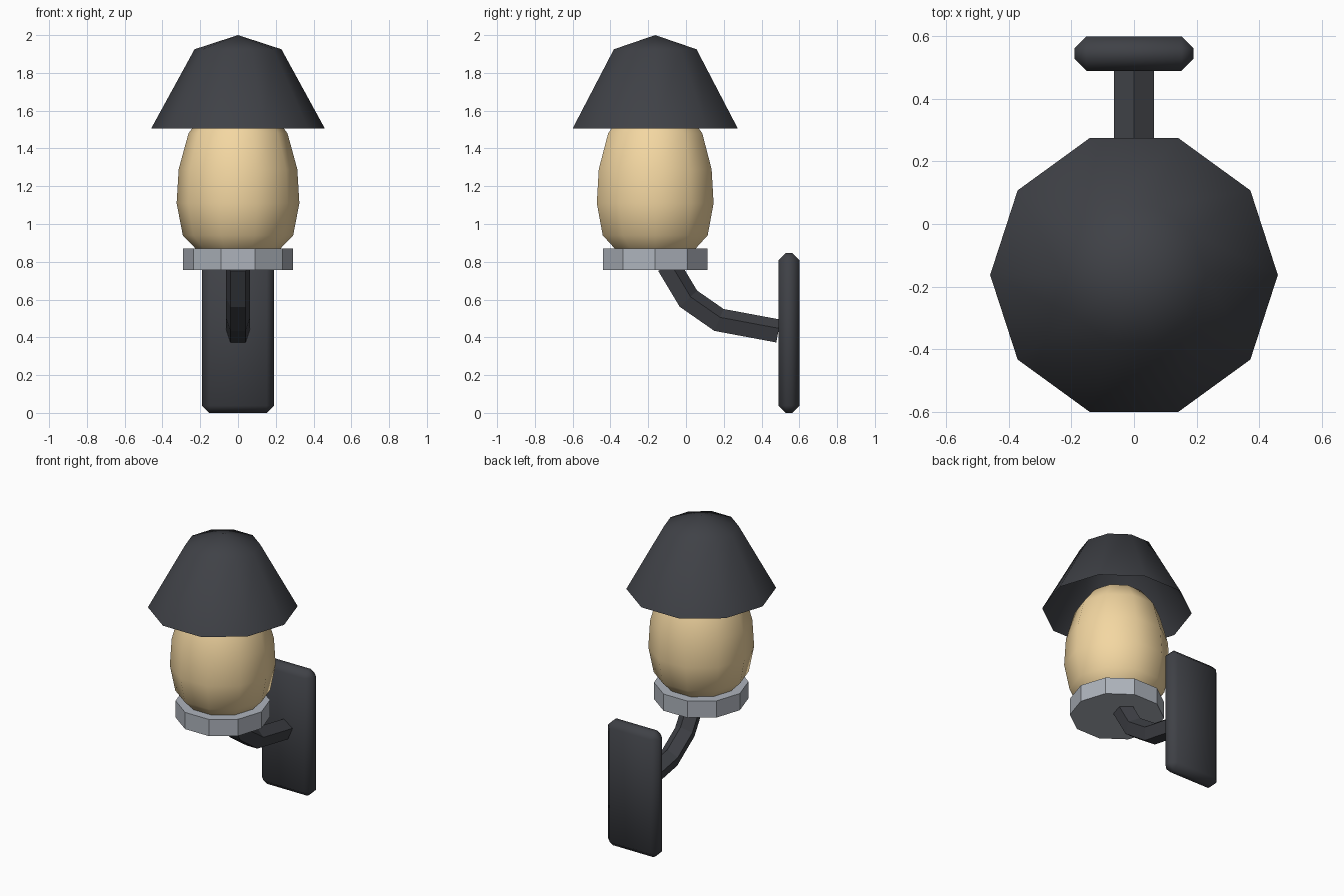
import bpy, bmesh, math
from mathutils import Vector

if "Cube" in bpy.data.objects:
    bpy.data.objects.remove(bpy.data.objects["Cube"])

SIDES = 10
LAMP_Y = -0.163


def material(name, rgb):
    m = bpy.data.materials.new(name)
    m.diffuse_color = (*rgb, 1)
    m.use_nodes = True
    m.node_tree.nodes["Principled BSDF"].inputs["Base Color"].default_value = m.diffuse_color
    return m


def add_object(name, bm, mat, smooth=None):
    mesh = bpy.data.meshes.new(name)
    bm.to_mesh(mesh)
    bm.free()
    mesh.materials.append(mat)
    ob = bpy.data.objects.new(name, mesh)
    bpy.context.collection.objects.link(ob)
    if smooth:
        bpy.ops.object.select_all(action='DESELECT')
        ob.select_set(True)
        bpy.context.view_layer.objects.active = ob
        bpy.ops.object.shade_smooth_by_angle(angle=math.radians(smooth))
    return ob


def skin(bm, rings):
    for a, b in zip(rings, rings[1:]):
        n = max(len(a), len(b))
        for i in range(n):
            j = (i + 1) % n
            if len(b) == 1:
                bm.faces.new((a[i], a[j], b[0]))
            elif len(a) == 1:
                bm.faces.new((a[0], b[j], b[i]))
            else:
                bm.faces.new((a[i], a[j], b[j], b[i]))


def lathe(name, profile, mat, smooth):
    """Turn (radius, z) points, bottom to top, about the lamp axis."""
    bm = bmesh.new()
    rings = []
    for r, z in profile:
        turns = SIDES if r else 1
        rings.append([bm.verts.new((r * math.cos(math.tau * i / SIDES),
                                    LAMP_Y + r * math.sin(math.tau * i / SIDES), z))
                      for i in range(turns)])
    skin(bm, rings)
    return add_object(name, bm, mat, smooth)


black = material("black_metal", (0.05, 0.053, 0.062))
silver = material("silver_metal", (0.42, 0.45, 0.50))
glow = material("warm_glass", (0.90, 0.68, 0.36))

# Open conical shade with a shallow pointed cap
lathe("shade", [(0.46, 1.505), (0.23, 1.925), (0, 2.0)], black, 50)

# Egg-shaped glass globe
lathe("globe", [(0, 0.80), (0.17, 0.825), (0.225, 0.87), (0.292, 0.94),
                (0.325, 1.11), (0.314, 1.29), (0.262, 1.48), (0.175, 1.595),
                (0, 1.64)], glow, 60)

# Collar holding the globe
lathe("collar", [(0, 0.757), (0.29, 0.757), (0.29, 0.87), (0, 0.87)], silver, 30)

# Chamfered wall plate
bm = bmesh.new()
bmesh.ops.create_cube(bm, size=1)
for v in bm.verts:
    v.co = (v.co.x * 0.38, 0.545 + v.co.y * 0.11, 0.4235 + v.co.z * 0.847)
bmesh.ops.bevel(bm, geom=bm.edges[:], offset=0.038, segments=1, affect='EDGES')
add_object("wall_plate", bm, black, 50)

# Bent five-sided arm, swept with mitred joints in the yz plane
path = [Vector((0, y, z)) for y, z in
        [(0.488, 0.427), (0.172, 0.486), (0.008, 0.60), (-0.10, 0.78)]]
bm = bmesh.new()
rings = []
for k, p in enumerate(path):
    before = (p - path[max(k - 1, 0)]).normalized()
    after = (path[min(k + 1, len(path) - 1)] - p).normalized()
    along = (before + after).normalized()
    up = Vector((1, 0, 0)).cross(along)
    if up.z < 0:
        up = -up
    miter = 1 / max(along.dot(before), along.dot(after))
    ring = []
    for i in range(5):
        t = math.tau * i / 5
        ring.append(bm.verts.new(p + Vector((0.068 * math.sin(t), 0, 0))
                                 + up * (0.068 * math.cos(t) * miter)))
    rings.append(ring)
skin(bm, rings)
bm.faces.new(rings[0][::-1])
bm.faces.new(rings[-1])
bmesh.ops.recalc_face_normals(bm, faces=bm.faces[:])
add_object("arm", bm, black)
